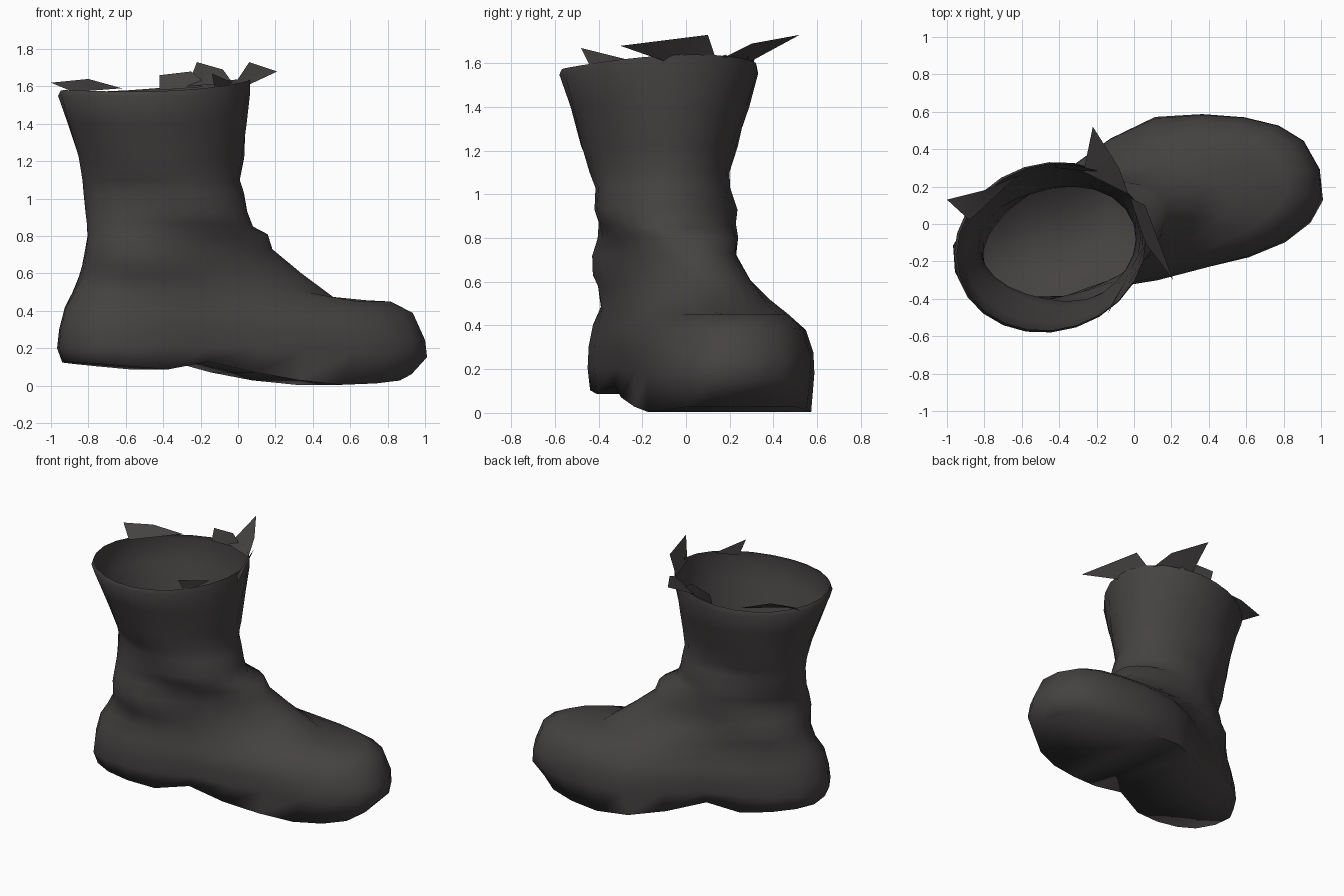
import bpy
import bmesh
import math
from mathutils import Matrix, Vector

if "Cube" in bpy.data.objects:
    bpy.data.objects.remove(bpy.data.objects["Cube"], do_unlink=True)

SEGMENTS = 24
TURN = 18  # degrees; the toe points a little to the back

leather = bpy.data.materials.new("dark_leather")
leather.use_nodes = True
leather.diffuse_color = (0.06, 0.055, 0.054, 1)
shader = next(n for n in leather.node_tree.nodes if n.type == "BSDF_PRINCIPLED")
shader.inputs["Base Color"].default_value = leather.diffuse_color
shader.inputs["Roughness"].default_value = 0.8


def finish(name, bm, angle):
    """Turn a bmesh into a named leather object."""
    mesh = bpy.data.meshes.new(name)
    bm.to_mesh(mesh)
    bm.free()
    mesh.materials.append(leather)
    obj = bpy.data.objects.new(name, mesh)
    bpy.context.collection.objects.link(obj)
    bpy.ops.object.select_all(action="DESELECT")
    obj.select_set(True)
    bpy.context.view_layer.objects.active = obj
    bpy.ops.object.shade_smooth_by_angle(angle=math.radians(angle))
    return obj


def sole_height(u):
    """Underside profile: heel block, arch step, ball and raised toe."""
    profile = [(-1, .13), (-.4, .08), (-.26, .13), (.13, .04),
               (.5, .002), (.8, .02), (1, .09)]
    for (u0, z0), (u1, z1) in zip(profile, profile[1:]):
        if u <= u1:
            return z0 + (z1 - z0) * (u - u0) / (u1 - u0)
    return profile[-1][1]


def foot_bend(u):
    """Sideways curve of the foot: ball outwards, toe tip back inwards."""
    return .038 * math.exp(-((u - .2) / .3) ** 2) - .12 * max(0, u - .38)


# Rings from sole to ankle:
# back, front, back width, front width, side shift, heights at back, middle, front
FOOT = [
    (-.99, 1.035, .385, .46, .05, .2, .2, .15),
    (-.98, 1.03, .385, .455, .05, .3, .3, .24),
    (-.95, .97, .37, .42, .05, .42, .38, .39),
    (-.9, .86, .35, .33, .05, .5, .46, .45),
    (-.87, .56, .355, .28, .05, .58, .56, .46),
    (-.86, .37, .36, .25, .04, .64, .62, .6),
    (-.85, .2, .335, .26, .03, .72, .72, .73),
    (-.83, .17, .31, .285, .03, .8, .8, .81),
]
# Rings of the shaft: back, front, half width, height, extra front height, twist
SHAFT = [
    (-.82, .075, .31, .87, -.02, -8),
    (-.82, .05, .325, .93, 0, -12),
    (-.83, .03, .305, 1.03, 0, -14),
    (-.845, 0, .32, 1.1, 0, -14),
    (-.88, .01, .355, 1.22, 0, -12),
    (-.93, .035, .405, 1.4, 0, -6),
    (-.985, .055, .45, 1.55, .02, 0),
    (-.97, .055, .44, 1.58, .06, 0),
]


def ring(bm, back, front, wide_back, wide_front, shift, heights,
         square=1, waist=0, bend=0, twist=0):
    """One closed loop of points around the boot."""
    mid_u = (back + front) / 2
    centre = Matrix.Rotation(math.radians(TURN), 3, "Z") @ Vector((mid_u, shift, 0))
    rotation = Matrix.Rotation(math.radians(TURN + twist), 3, "Z")
    points = []
    for i in range(SEGMENTS):
        a = math.tau * i / SEGMENTS
        c, s = math.cos(a), math.sin(a)
        along = (front - back) / 2 * c
        u = mid_u + along
        t = (c + 1) / 2
        t = t * t * (3 - 2 * t)
        width = wide_back + (wide_front - wide_back) * t
        width -= waist * math.exp(-((c + .25) / .25) ** 2)
        across = bend * foot_bend(u) + width * math.copysign(abs(s) ** square, s)
        if heights is None:
            z = sole_height(u)
        else:
            low, mid, high = heights
            z = mid + (high - low) / 2 * c + ((high + low) / 2 - mid) * c * c
        points.append(bm.verts.new(centre + rotation @ Vector((along, across, z))))
    return points


# Boot body: one skin from the sole up to the open cuff
bm = bmesh.new()
rings = [ring(bm, -.96, .95, .375, .45, .05, None, .75, .075, 1)]
for k, (b, f, wb, wf, shift, *heights) in enumerate(FOOT):
    rings.append(ring(bm, b, f, wb, wf, shift, heights,
                      .75 + .03 * k, max(0, .07 - .011 * k), 1 - k / 8))
for b, f, w, z, lift, twist in SHAFT:
    rings.append(ring(bm, b, f, w, w, .02, (z, z, z + lift), twist=twist))
for low, high in zip(rings, rings[1:]):
    for i in range(SEGMENTS):
        j = (i + 1) % SEGMENTS
        bm.faces.new((low[i], low[j], high[j], high[i]))

# Underside: strips across the foot that follow the heel step
base = rings[0]
for i in range(SEGMENTS // 2):
    quad = [base[i], base[-i], base[-i - 1], base[i + 1]]
    bm.faces.new(list(dict.fromkeys(quad)))

# Slack creases that wind around the ankle
for v in bm.verts:
    if .45 < v.co.z < 1.3 and v.co.x < .15:
        centre = Vector((-.38, -.1, v.co.z))
        out = (v.co - centre).normalized()
        angle = math.atan2(out.y, out.x)
        v.co += out * .012 * math.sin(3 * angle + 11 * v.co.z)
bm.normal_update()
finish("boot_body", bm, 85)

# Torn leather scraps along the cuff
SCRAPS = {
    "back_heel_scrap": [(-1, .13, 1.62), (-.88, .02, 1.57), (-.62, .26, 1.59), (-.8, .18, 1.64)],
    "back_spike": [(-.22, .52, 1.73), (-.27, .28, 1.6), (-.03, .16, 1.62), (-.08, .3, 1.69)],
    "back_scrap": [(-.42, .33, 1.66), (-.42, .3, 1.58), (-.15, .27, 1.6), (-.25, .3, 1.68)],
    "toe_side_scrap": [(.06, .1, 1.73), (-.02, .14, 1.61), (.06, -.1, 1.61), (.21, -.3, 1.68)],
    "front_scrap": [(-.14, -.48, 1.67), (-.12, -.43, 1.57), (-.03, -.28, 1.62)],
}
for name, corners in SCRAPS.items():
    bm = bmesh.new()
    bm.faces.new([bm.verts.new(c) for c in corners])
    bmesh.ops.triangulate(bm, faces=bm.faces[:])
    finish(name, bm, 50)
